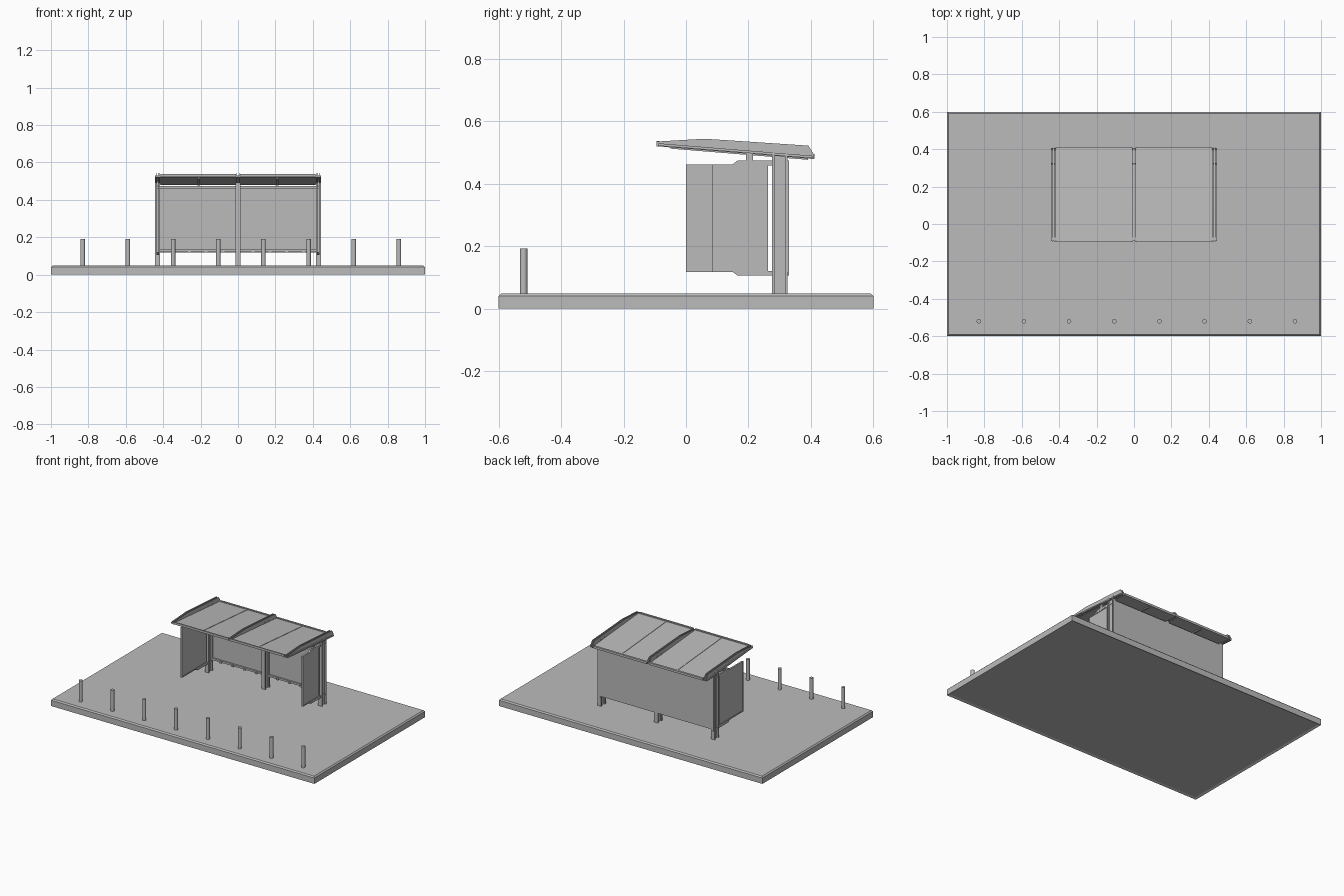
import bpy
import bmesh
from mathutils import Vector

old = bpy.data.objects.get("Cube")
if old:
    bpy.data.objects.remove(old)

GREY = (0.5, 0.5, 0.5, 1)
mat = bpy.data.materials.new("plain grey")
mat.use_nodes = True
mat.diffuse_color = GREY
mat.node_tree.nodes["Principled BSDF"].inputs["Base Color"].default_value = GREY


def finish(name, bm):
    bmesh.ops.recalc_face_normals(bm, faces=bm.faces)
    mesh = bpy.data.meshes.new(name)
    bm.to_mesh(mesh)
    bm.free()
    mesh.materials.append(mat)
    obj = bpy.data.objects.new(name, mesh)
    bpy.context.scene.collection.objects.link(obj)
    return obj


def box(name, x, y, z):
    """Box from (low, high) pairs on each axis."""
    bm = bmesh.new()
    bmesh.ops.create_cube(bm, size=1)
    for v in bm.verts:
        v.co = [a + (b - a) * (c + 0.5) for (a, b), c in zip((x, y, z), v.co)]
    return finish(name, bm)


def plate(name, x0, x1, profile):
    """Side profile of (y, z) points, extruded along x."""
    bm = bmesh.new()
    face = bm.faces.new([bm.verts.new((x0, y, z)) for y, z in profile])
    new = bmesh.ops.extrude_face_region(bm, geom=[face])["geom"]
    verts = [g for g in new if isinstance(g, bmesh.types.BMVert)]
    bmesh.ops.translate(bm, verts=verts, vec=Vector((x1 - x0, 0, 0)))
    return finish(name, bm)


def roof_z(y):
    """Underside of the sloping roof sheet."""
    return 0.522 - (y + 0.095) * 0.081


def sloped(name, x0, x1, y0, y1, low, high):
    """Bar that follows the roof slope, between two offsets from it."""
    return plate(name, x0, x1, [(y0, roof_z(y0) + low), (y1, roof_z(y1) + low),
                                (y1, roof_z(y1) + high), (y0, roof_z(y0) + high)])


# Pavement slab with chamfered top and shallow recess beneath
bm = bmesh.new()
bmesh.ops.create_cube(bm, size=1)
for v in bm.verts:
    v.co = (v.co.x * 2, v.co.y * 1.2, (v.co.z + 0.5) * 0.048)
top_edges = [e for e in bm.edges if all(v.co.z > 0.04 for v in e.verts)]
bmesh.ops.bevel(bm, geom=top_edges, offset=0.008, segments=1, affect='EDGES')
under = [f for f in bm.faces if all(v.co.z < 0.001 for v in f.verts)]
bmesh.ops.inset_region(bm, faces=under, thickness=0.02, depth=-0.006)
finish("pavement_slab", bm)

# Row of bollards
for i in range(8):
    bm = bmesh.new()
    bmesh.ops.create_cone(bm, cap_ends=True, segments=16, radius1=0.012,
                          radius2=0.012, depth=0.15)
    bmesh.ops.translate(bm, verts=bm.verts, vec=(-0.83 + i * 0.2415, -0.52, 0.117))
    bollard = finish(f"bollard_{i + 1}", bm)
    for p in bollard.data.polygons:
        p.use_smooth = abs(p.normal.z) < 0.5

# Posts, each with two flanges and a web, and paired roof ribs
RIB = [(-0.095, 0.52), (0.41, 0.479), (0.41, 0.493), (0.392, 0.522),
       (0.06, 0.544), (-0.095, 0.535)]
for side, x in (("right", -0.43), ("middle", 0), ("left", 0.43)):
    box(f"{side}_post_front_flange", (x - 0.014, x + 0.014), (0.275, 0.283), (0.047, 0.49))
    box(f"{side}_post_back_flange", (x - 0.014, x + 0.014), (0.317, 0.325), (0.047, 0.488))
    box(f"{side}_post_web", (x - 0.004, x + 0.004), (0.28, 0.32), (0.047, 0.489))
    for s in (-1, 1):
        c = x + s * 0.007
        plate(f"{side}_roof_rib", c - 0.002, c + 0.002, RIB)
        for y in (0.28, 0.322):
            box(f"{side}_rib_tab", (c - 0.004, c + 0.004), (y - 0.003, y + 0.003),
                (0.485, 0.507))

# Roof sheet, edge rails, seams and purlins
sloped("roof_sheet", -0.445, 0.445, -0.09, 0.405, 0, 0.008)
for s in (-1, 1):
    x0, x1 = sorted((s * 0.01, s * 0.415))
    sloped("roof_front_rail", x0, x1, -0.095, -0.085, 0, 0.015)
    sloped("roof_back_rail", x0, x1, 0.4, 0.412, -0.001, 0.014)
    sloped("roof_seam", s * 0.21 - 0.003, s * 0.21 + 0.003, -0.085, 0.4, 0.006, 0.0105)
    sloped("roof_purlin", s * 0.21 - 0.006, s * 0.21 + 0.006, -0.05, 0.39, -0.006, 0.002)

# Back wall with frame rails and clips
box("back_panel", (-0.44, 0.44), (0.324, 0.33), (0.118, 0.475))
for s in (-1, 1):
    x0, x1 = sorted((s * 0.014, s * 0.416))
    box("back_bottom_rail", (x0, x1), (0.314, 0.325), (0.122, 0.135))
    box("back_top_rail", (x0, x1), (0.314, 0.325), (0.462, 0.474))
    for k in range(4):
        x = s * (0.08 + k * 0.09)
        box("back_rail_clip", (x - 0.008, x + 0.008), (0.308, 0.316), (0.118, 0.13))

# Side walls: the left one is narrower; each hangs on tapered brackets
for side, x, y0 in (("right", -0.43, 0), ("left", 0.43, 0.083)):
    y1, z0, z1, t = 0.262, 0.118, 0.462, 0.007
    box(f"{side}_side_panel", (x - 0.003, x + 0.003), (y0, y1), (z0, z1))
    for name, y, z in (("front", (y0, y0 + t), (z0, z1)), ("back", (y1 - t, y1), (z0, z1)),
                       ("bottom", (y0, y1), (z0, z0 + t)), ("top", (y0, y1), (z1 - t, z1))):
        box(f"{side}_side_frame_{name}", (x - 0.006, x + 0.006), y, z)
    for s in (-1, 1):
        inner, outer = 0.29 + s * 0.169, 0.29 + s * 0.184
        plate(f"{side}_side_bracket", x - 0.007, x + 0.007,
              [(0.145, inner), (0.165, outer), (0.33, outer), (0.33, inner)])
    box(f"{side}_roof_hanger", (x - 0.006, x + 0.006), (0.192, 0.214), (0.46, 0.503))
